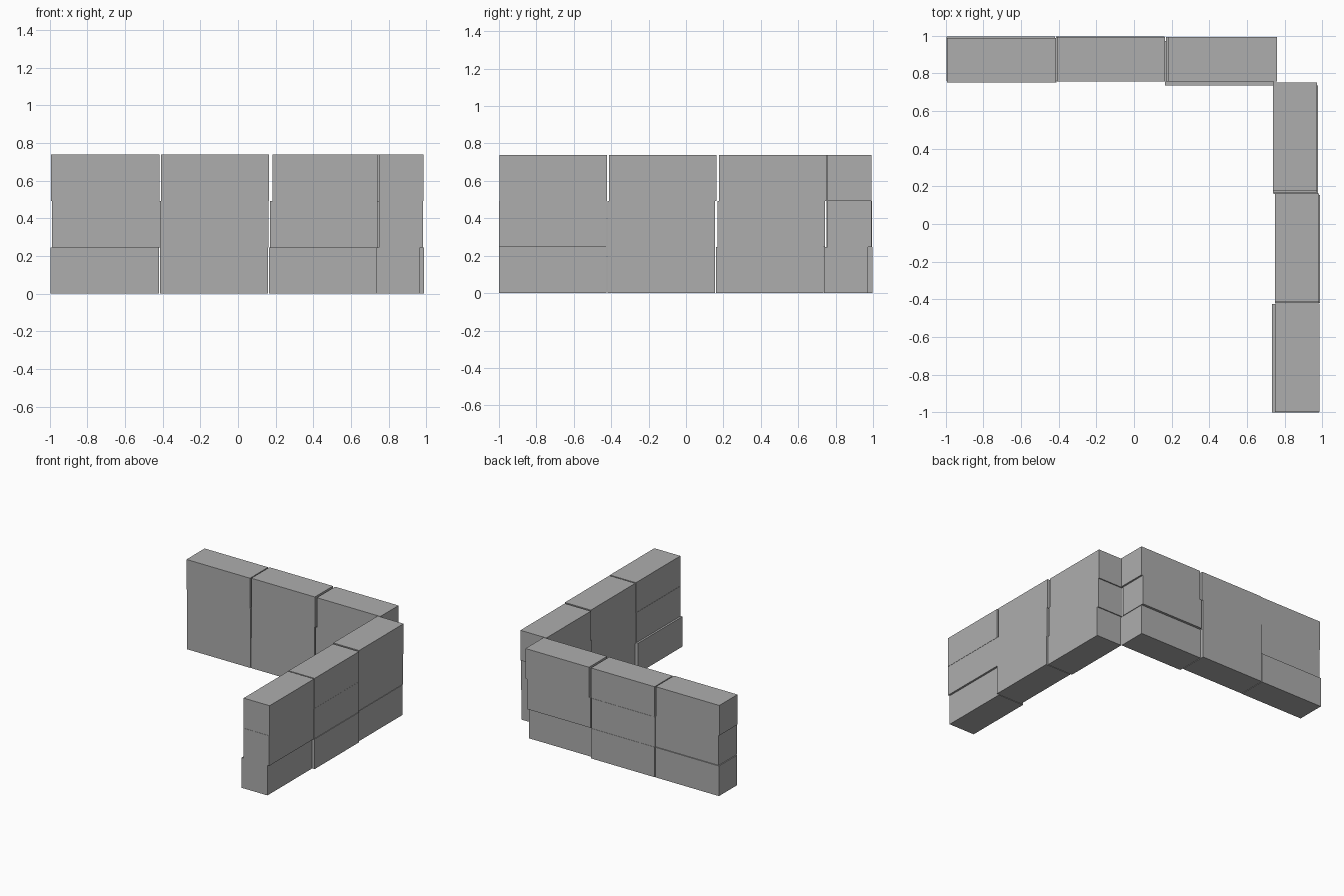
import bpy
import bmesh

cube = bpy.data.objects.get("Cube")
if cube:
    bpy.data.objects.remove(cube, do_unlink=True)

# One plain stone colour
stone = bpy.data.materials.new("grey_stone")
stone.use_nodes = True
grey = (0.42, 0.42, 0.42, 1)
stone.diffuse_color = grey
stone.node_tree.nodes["Principled BSDF"].inputs["Base Color"].default_value = grey

LENGTH, DEPTH, HEIGHT = 0.575, 0.235, 0.246


def block(name, x, y, z, size):
    """Box placed by its lowest corner."""
    bm = bmesh.new()
    bmesh.ops.create_cube(bm, size=1)
    for v in bm.verts:
        v.co = [c + (p + 0.5) * s for c, p, s in zip((x, y, z), v.co, size)]
    mesh = bpy.data.meshes.new(name)
    bm.to_mesh(mesh)
    bm.free()
    mesh.materials.append(stone)
    bpy.context.collection.objects.link(bpy.data.objects.new(name, mesh))


# Each row, bottom to top: (start along the wall, inner face) of its blocks
back_rows = [
    [(-0.995, 0.76), (-0.415, 0.762), (0.165, 0.737)],
    [(-0.987, 0.752), (-0.414, 0.76), (0.17, 0.757)],
    [(-0.993, 0.752), (-0.41, 0.758), (0.184, 0.757)],
]
side_rows = [
    [(-1.0, 0.732), (-0.42, 0.754), (0.16, 0.742)],
    [(-1.0, 0.748), (-0.42, 0.749), (0.168, 0.738)],
    [(-0.998, 0.75), (-0.413, 0.748), (0.177, 0.738)],
]

# Back wall runs along x, side wall runs along y
for row, (back, side) in enumerate(zip(back_rows, side_rows)):
    level = ("bottom", "middle", "top")[row]
    z = row * HEIGHT
    for i, (start, inner) in enumerate(back):
        block(f"back_wall_{level}_block_{i + 1}", start, inner, z,
              (LENGTH, DEPTH, HEIGHT))
    for i, (start, inner) in enumerate(side):
        block(f"side_wall_{level}_block_{i + 1}", inner, start, z,
              (DEPTH, LENGTH, HEIGHT))
